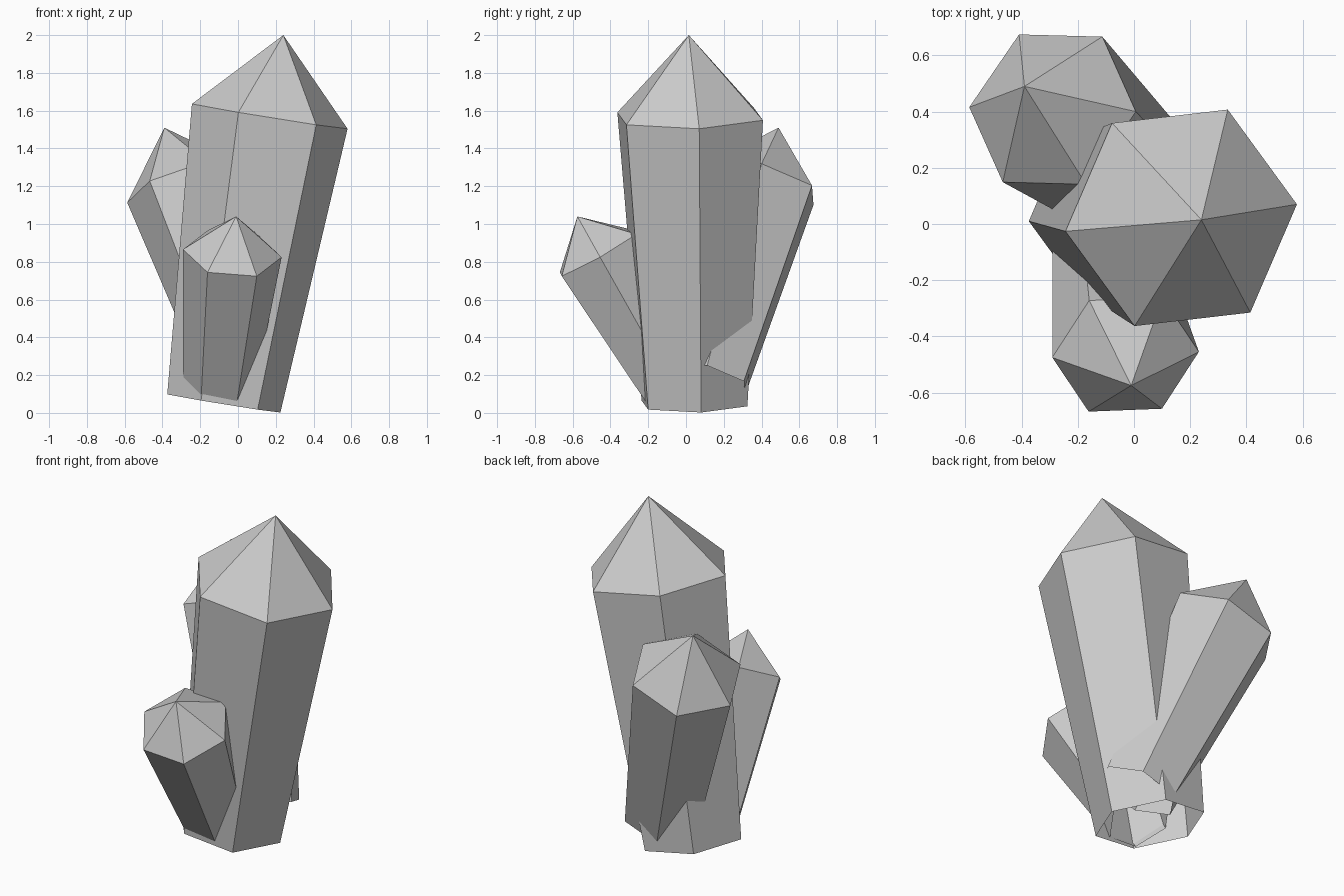
import bpy, bmesh
from math import pi
from mathutils import Vector, Matrix

if "Cube" in bpy.data.objects:
    bpy.data.objects.remove(bpy.data.objects["Cube"])

SIDES = 6
BASE_RATIO = 0.727  # base radius relative to shoulder radius


def crystal(name, base, shoulder, tip, first, radius):
    """Tapered hexagonal prism with a pointed tip and an open base."""
    base, shoulder, tip = Vector(base), Vector(shoulder), Vector(tip)
    axis = (tip - base).normalized()
    spoke = Vector(first) - shoulder
    spoke = (spoke - axis * spoke.dot(axis)).normalized() * radius
    bm = bmesh.new()
    spokes = [Matrix.Rotation(2 * pi * i / SIDES, 3, axis) @ spoke
              for i in range(SIDES)]
    low = [bm.verts.new(base + s * BASE_RATIO) for s in spokes]
    high = [bm.verts.new(shoulder + s) for s in spokes]
    top = bm.verts.new(tip)
    for i in range(SIDES):
        j = (i + 1) % SIDES
        bm.faces.new((low[i], low[j], high[j], high[i]))
        bm.faces.new((high[i], high[j], top))
    mesh = bpy.data.meshes.new(name)
    bm.to_mesh(mesh)
    bm.free()
    obj = bpy.data.objects.new(name, mesh)
    bpy.context.collection.objects.link(obj)
    return obj


# Tall main crystal, leaning right
crystal("main_crystal", (-0.075, 0.045, 0.05), (0.168, 0.022, 1.57),
        (0.24, 0.015, 2.0), (0.58, 0.07, 1.505), 0.42)
# Medium crystal, leaning back and left
crystal("back_crystal", (0.064, 0.118, 0.176), (-0.29, 0.408, 1.216),
        (-0.39, 0.49, 1.51), (0.01, 0.40, 1.32), 0.314)
# Small crystal, leaning forward
crystal("front_crystal", (-0.10, -0.07, 0.143), (-0.03, -0.465, 0.845),
        (-0.01, -0.575, 1.04), (0.23, -0.455, 0.825), 0.262)
